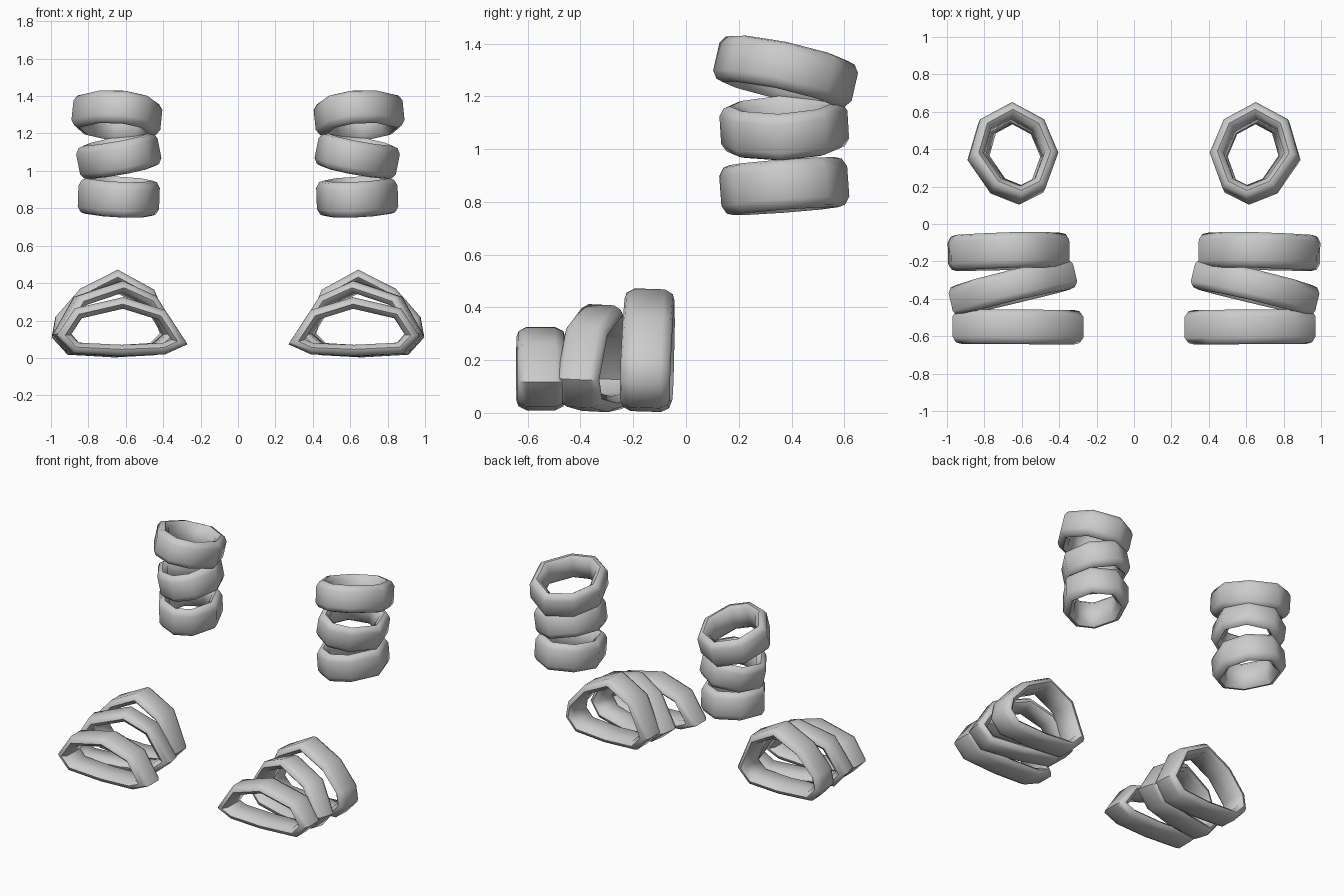
import bpy, bmesh
from mathutils import Vector

if "Cube" in bpy.data.objects:
    bpy.data.objects.remove(bpy.data.objects["Cube"])

# Outlines as fractions of each loop's bounding box; 0 = inner side, 1 = outer side
LEG = [(.52, 1), (.88, .825), (1, .455), (.74, .115), (.42, 0), (.145, .125), (0, .485), (.16, .825)]
TOE = [(.49, 1), (.86, .81), (1, .34), (.87, .04), (.5, 0), (.17, .03), (0, .2), (.17, .78)]
MID = [(.47, 1), (.83, .80), (1, .30), (.87, .04), (.5, 0), (.17, .03), (0, .27), (.2, .8)]
HEEL = [(.46, 1), (.77, .78), (.97, .46), (1, .23), (.87, .03), (.5, 0), (.15, .03), (0, .25), (.16, .77)]


def band(name, outline, lo, hi, level, slope, width, thick, upright):
    """Closed strap: chamfered section swept round a tilted outline, mirrored in x."""
    size = [hi[i] - lo[i] for i in (0, 1)]
    pts = []
    for f, g in outline:
        h = level + slope[0] * (f - .5) + slope[1] * (g - .5)
        a, b = lo[0] + f * size[0], lo[1] + g * size[1]
        pts.append(Vector((a, b, h) if upright else (a, h, b)))
    da, db = slope[0] / size[0], slope[1] / size[1]
    axis = Vector((-da, -db, 1) if upright else (-da, 1, -db)).normalized()
    centre = sum(pts, Vector()) / len(pts)
    section = [(0, -.30), (0, .30), (-.25, .46), (-.6, .5), (-1, .36),
               (-1, -.36), (-.6, -.5), (-.25, -.46)]
    bm = bmesh.new()
    rings = []
    n = len(pts)
    for i, p in enumerate(pts):
        t0 = (p - pts[i - 1]).normalized()
        t1 = (pts[(i + 1) % n] - p).normalized()
        out = (t0 + t1).normalized().cross(axis)
        if out.dot(p - centre) < 0:
            out.negate()
        # mitre keeps strap thickness even at the corners
        mitre = min(1.5, 1 / max(.3, (t0 + t1).length / 2))
        rings.append([bm.verts.new(p + out * u * thick * mitre + axis * v * width)
                      for u, v in section])
    m = len(section)
    for i in range(n):
        a, b = rings[i], rings[(i + 1) % n]
        for j in range(m):
            k = (j + 1) % m
            bm.faces.new((a[j], a[k], b[k], b[j]))
    bmesh.ops.recalc_face_normals(bm, faces=bm.faces)
    mesh = bpy.data.meshes.new(name)
    bm.to_mesh(mesh)
    bm.free()
    ob = bpy.data.objects.new(name, mesh)
    bpy.context.collection.objects.link(ob)
    ob.modifiers.new("mirror", 'MIRROR').use_mirror_merge = False
    bpy.ops.object.select_all(action='DESELECT')
    ob.select_set(True)
    bpy.context.view_layer.objects.active = ob
    bpy.ops.object.shade_smooth_by_angle(angle=.9)


# Upright wraps round the lower legs
band("leg_wrap_top", LEG, (.41, .115), (.885, .64), 1.295, (.05, -.12), .18, .07, True)
band("leg_wrap_middle", LEG, (.42, .13), (.855, .615), 1.08, (-.085, .03), .18, .065, True)
band("leg_wrap_bottom", LEG, (.42, .13), (.855, .615), .86, (.015, .035), .19, .065, True)

# Wraps round the feet, axis running front to back
band("foot_wrap_heel", HEEL, (.345, .005), (.995, .47), -.145, (-.015, .015), .19, .06, False)
band("foot_wrap_middle", MID, (.315, .005), (.98, .41), -.335, (-.16, .02), .165, .06, False)
band("foot_wrap_toe", TOE, (.27, .01), (.97, .325), -.55, (.005, 0), .185, .06, False)
